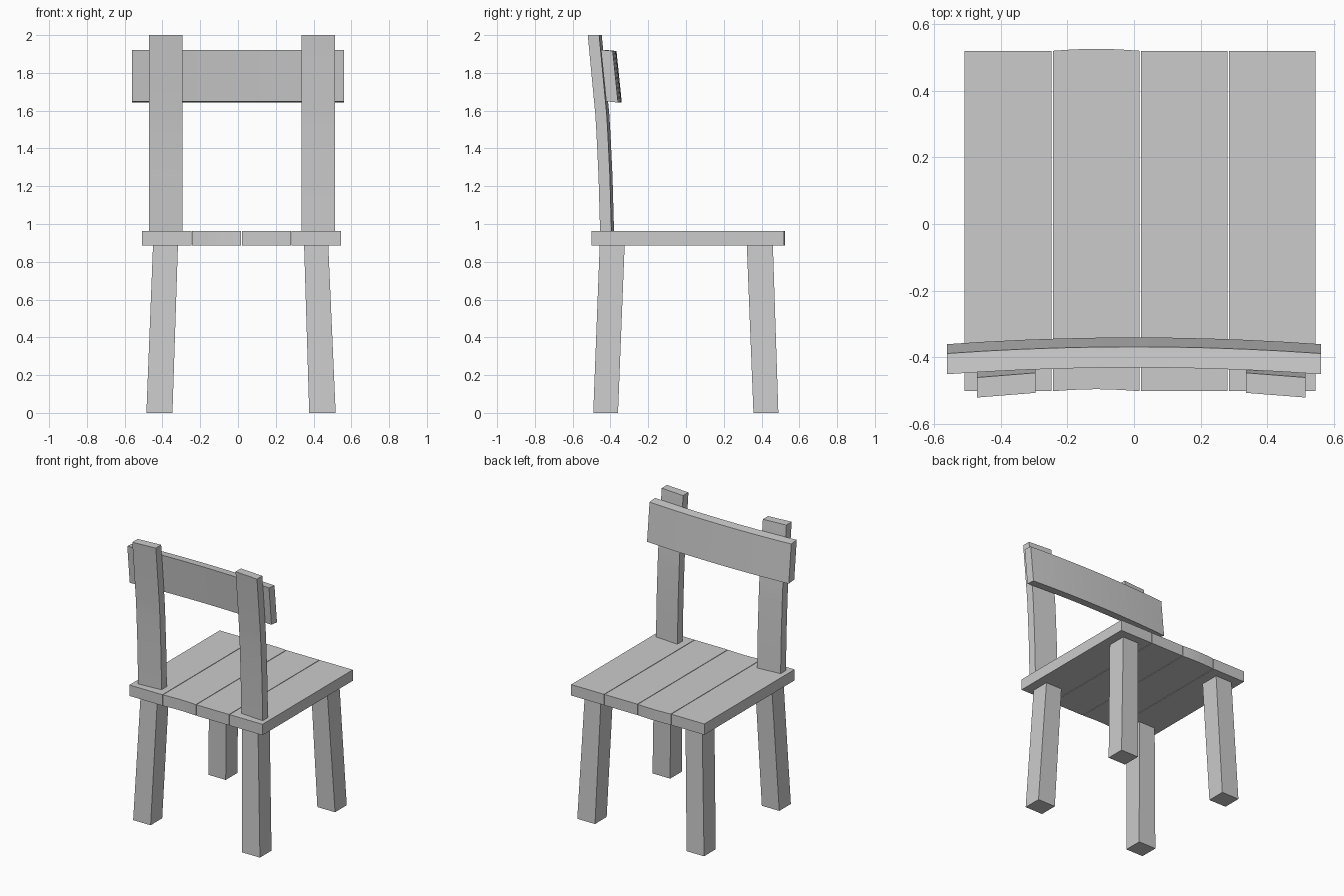
import bpy, bmesh, math

if "Cube" in bpy.data.objects:
    bpy.data.objects.remove(bpy.data.objects["Cube"])


def loft(name, rings, smooth=False):
    """Solid skinned through a list of equal-sized cross-sections."""
    bm = bmesh.new()
    vs = [[bm.verts.new(p) for p in r] for r in rings]
    n = len(rings[0])
    for a, b in zip(vs, vs[1:]):
        for i in range(n):
            j = (i + 1) % n
            bm.faces.new((a[i], a[j], b[j], b[i]))
    bm.faces.new(vs[0])
    bm.faces.new(vs[-1])
    bmesh.ops.recalc_face_normals(bm, faces=bm.faces)
    me = bpy.data.meshes.new(name)
    bm.to_mesh(me)
    bm.free()
    ob = bpy.data.objects.new(name, me)
    bpy.context.collection.objects.link(ob)
    if smooth:
        bpy.ops.object.select_all(action='DESELECT')
        ob.select_set(True)
        bpy.context.view_layer.objects.active = ob
        bpy.ops.object.shade_smooth_by_angle(angle=math.radians(30))
    return ob


def rect(x0, x1, y0, y1, z):
    return [(x0, y0, z), (x1, y0, z), (x1, y1, z), (x0, y1, z)]


# Seat: four planks, the second with slightly bowed ends
Z0, Z1 = 0.885, 0.963
planks = [(-0.508, -0.247, 0), (-0.243, 0.017, 0.006), (0.021, 0.280, 0), (0.284, 0.544, 0)]
for k, (x0, x1, bow) in enumerate(planks):
    steps = 6 if bow else 1
    rings = []
    for i in range(steps + 1):
        t = i / steps
        x, d = x0 + (x1 - x0) * t, bow * math.sin(math.pi * t)
        a, b = -0.501 + d, 0.519 + d
        rings.append([(x, a, Z0), (x, b, Z0), (x, b, Z1), (x, a, Z1)])
    loft(f"seat_plank_{k + 1}", rings)

# Legs: splayed, (bottom range, top range) on each axis
leg_x = {"left": ((-0.485, -0.347), (-0.450, -0.318)),
         "right": ((0.377, 0.517), (0.350, 0.478))}
leg_y = {"back": ((-0.491, -0.360), (-0.457, -0.325)),
         "front": ((0.357, 0.489), (0.322, 0.460))}
for sx, (xb, xt) in leg_x.items():
    for sy, (yb, yt) in leg_y.items():
        loft(f"{sy}_leg_{sx}", [rect(*xb, *yb, 0), rect(*xt, *yt, Z0)])

# Back posts: leaning profile (back edge y, z), angled to follow the rail
post_path = [(-0.455, Z1), (-0.463, 1.25), (-0.474, 1.48), (-0.480, 1.58), (-0.520, 2.0)]
THICK, SKEW = 0.060, 0.014
for side, outer, inner in (("left", -0.471, -0.295), ("right", 0.514, 0.335)):
    loft(f"back_post_{side}",
         [[(outer, y, z), (inner, y + SKEW, z), (inner, y + SKEW + THICK, z), (outer, y + THICK, z)]
          for y, z in post_path], smooth=True)

# Backrest rail: gently curved and tilted
rings = []
N = 10
for i in range(N + 1):
    x = -0.56 + 1.12 * i / N
    y = -0.43 - 0.064 * x * x
    rings.append([(x, y, 1.922), (x, y + 0.062, 1.916),
                  (x, y + 0.090, 1.643), (x, y + 0.028, 1.649)])
loft("backrest_rail", rings, smooth=True)
